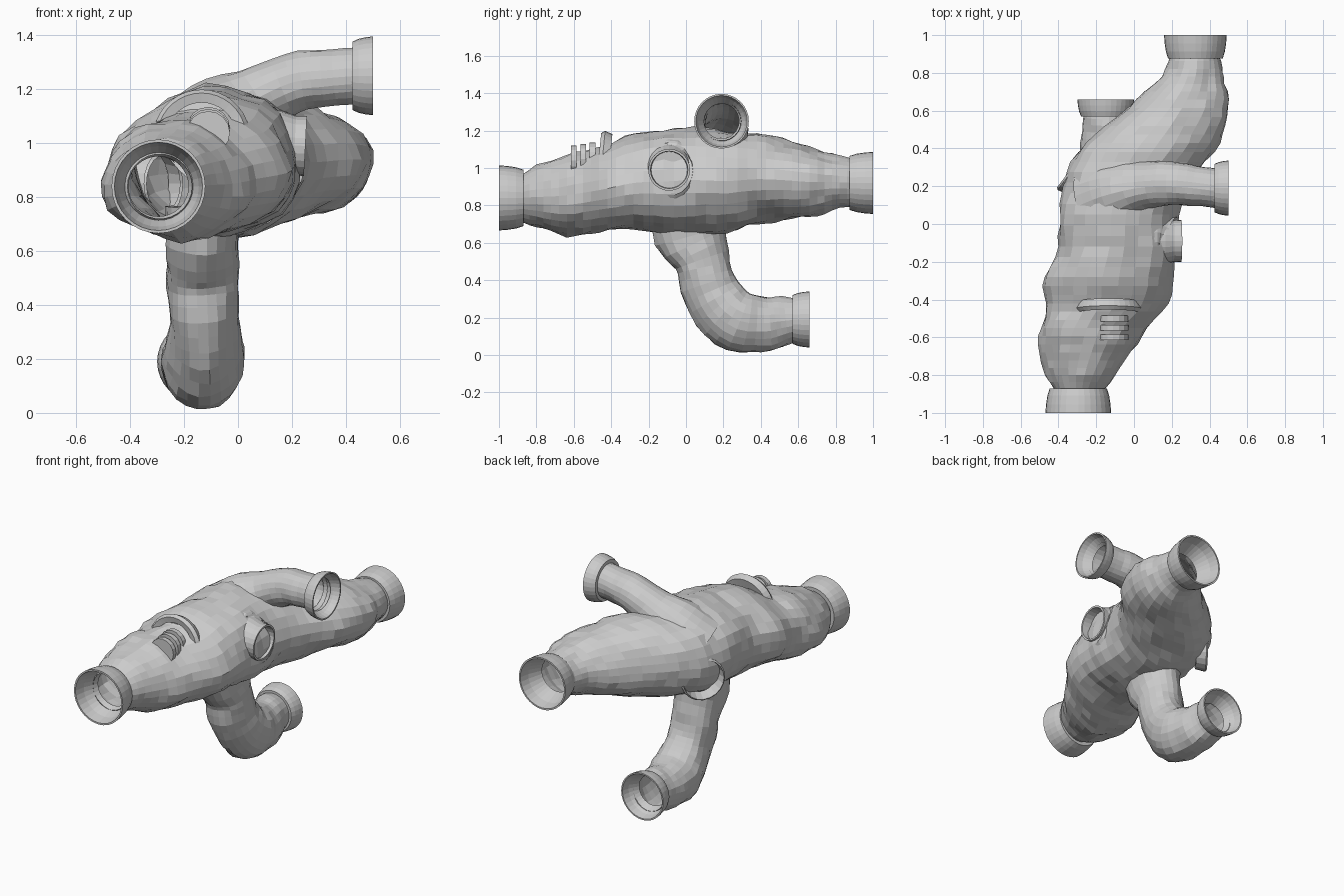
import bpy, math, random
from mathutils import Vector, noise

if "Cube" in bpy.data.objects:
    bpy.data.objects.remove(bpy.data.objects["Cube"])

# Fixed seeds so the lumps are repeatable
random.seed(7)
noise.seed_set(7)
SHIFT = Vector((random.random(), random.random(), random.random()))

def mesh_object(name, verts, faces):
    me = bpy.data.meshes.new(name)
    me.from_pydata(verts, [], faces)
    me.update()
    ob = bpy.data.objects.new(name, me)
    bpy.context.collection.objects.link(ob)
    return ob

def catmull(p, t):
    # Smooth interpolation along a list of equal-length tuples
    i = min(int(t), len(p) - 2)
    f = t - i
    q = [p[max(0, min(len(p) - 1, i + k))] for k in (-1, 0, 1, 2)]
    return [0.5 * (2 * b + (c - a) * f + (2 * a - 5 * b + 4 * c - d) * f * f
            + (3 * b - a - 3 * c + d) * f ** 3) for a, b, c, d in zip(*q)]

def loft(name, sections, normal=None, side=None, sub=3, n=26, rough=0.02):
    # Sections are x, y, z, half width along "side", half height
    steps = (len(sections) - 1) * sub
    rings = [catmull(sections, i / sub) for i in range(steps + 1)]
    verts, faces = [], []
    for i, r in enumerate(rings):
        c = Vector(r[:3])
        t = normal or (Vector(rings[min(i + 1, steps)][:3]) - Vector(rings[max(i - 1, 0)][:3])).normalized()
        u = (side - t * side.dot(t)).normalized()
        v = u.cross(t).normalized()
        fade = min(1, i / 3, (steps - i) / 3)
        for k in range(n):
            a = 2 * math.pi * k / n
            d = u * math.cos(a) * r[3] + v * math.sin(a) * r[4]
            p = c + d
            lump = noise.noise(p * 5 + SHIFT) * 1.2 + noise.noise(p * 14 + SHIFT) * 0.7
            verts.append(p + d.normalized() * lump * rough * fade)
    for i in range(steps):
        for k in range(n):
            faces.append((i * n + k, i * n + (k + 1) % n, (i + 1) * n + (k + 1) % n, (i + 1) * n + k))
    return mesh_object(name, verts, faces)

def lathe(name, centre, axis, profile, n=32, start=0, sweep=360):
    # Spins (radius, distance along axis) pairs, optionally through a partial arc
    q = Vector(axis).to_track_quat('Z', 'Y')
    full = sweep == 360
    m = n if full else n + 1
    verts, faces = [], []
    for r, h in profile:
        for k in range(m):
            a = math.radians(start + sweep * k / n)
            verts.append(Vector(centre) + q @ Vector((r * math.cos(a), r * math.sin(a), h)))
    for j in range(len(profile) - 1):
        for k in range(n):
            k2 = (k + 1) % m
            faces.append((j * m + k, j * m + k2, (j + 1) * m + k2, (j + 1) * m + k))
    return mesh_object(name, verts, faces)

X, Y = Vector((1, 0, 0)), Vector((0, 1, 0))

# Main trunk, given as y, x min, x max, z min, z max
outline = [(-0.89, -.41, -.17, .72, .96), (-0.80, -.47, -.10, .68, 1.01), (-0.68, -.50, -.01, .65, 1.05),
           (-0.55, -.50, .07, .645, 1.09), (-0.42, -.46, .18, .66, 1.12), (-0.28, -.465, .22, .67, 1.17),
           (-0.12, -.41, .23, .655, 1.20), (0.05, -.40, .24, .65, 1.22), (0.22, -.37, .29, .66, 1.20),
           (0.38, -.31, .41, .70, 1.18), (0.52, -.16, .47, .72, 1.15), (0.66, .02, .485, .74, 1.11),
           (0.78, .14, .47, .78, 1.07), (0.89, .19, .45, .79, 1.05)]
loft("main_trunk", [((a + b) / 2, y, (c + d) / 2, (b - a) / 2, (d - c) / 2) for y, a, b, c, d in outline],
     normal=Y, side=X)

# Upper branch that bends out to the right
loft("upper_branch", [(-.20, .12, .98, .20, .18), (-.08, .17, 1.07, .18, .17), (.06, .205, 1.16, .13, .13),
                      (.20, .215, 1.225, .115, .11), (.32, .205, 1.24, .108, .105), (.44, .19, 1.25, .105, .105)],
     side=Y, n=22, rough=0.01)

# Lower branch that drops and elbows to the back
loft("lower_branch", [(-.13, .02, .76, .14, .20), (-.135, .03, .64, .135, .20), (-.135, .09, .51, .135, .155),
                      (-.13, .12, .38, .13, .15), (-.125, .18, .26, .14, .165), (-.125, .28, .185, .15, .165),
                      (-.14, .40, .17, .14, .155), (-.15, .50, .18, .13, .135), (-.15, .59, .19, .115, .115)],
     side=X, n=22, rough=0.015)

# Flared socket on each open end: centre of mouth, axis, mouth radius, depth
sockets = [("front", (-.295, -1, .84), (0, -1, 0), .174, .13), ("back", (.325, 1, .92), (0, 1, 0), .166, .125),
           ("upper", (.5, .19, 1.25), (1, 0, 0), .146, .075), ("lower", (-.15, .66, .19), (0, 1, 0), .15, .09)]
for label, c, ax, r, d in sockets:
    lathe(label + "_socket", c, ax, [(r * .68, -d * 1.2), (r * .72, -d), (r * .87, -d), (r * .94, -d * .7),
                                     (r * .98, -d * .35), (r, 0), (r * .94, 0), (r * .86, -d * .5),
                                     (r * .7, -d), (r * .64, -d * 1.2)])

# Short round port on the right side
lathe("side_port", (.25, -.09, .99), (1, 0, -.05),
      [(.135, -.16), (.125, -.09), (.11, -.04), (.112, 0), (.10, 0), (.095, -.06), (0, -.06)], n=24)

# Rocky swelling around the side port
loft("port_swelling", [(.08, -.07, .97, .17, .19), (.15, -.07, .97, .14, .17), (.20, -.08, .98, .12, .13)],
     side=Y, n=18, rough=0.02)

# Crescent collar and stepped ribs on top of the front half
hood = lathe("top_collar", (-.135, -.45, 1.02), (0, -1, .1),
             [(.10, -.03), (.165, -.04), (.18, 0), (.165, .02), (.13, .01)], n=18, start=0, sweep=180)
top = max(v.co.z for v in hood.data.vertices)
if top < 1.1:
    for v in hood.data.vertices:
        v.co.z = 2.04 - v.co.z
for i in range(3):
    lathe("top_rib_%d" % (i + 1), (-.11, -.5 - .05 * i, 1.055 - .008 * i), (0, -1, 0),
          [(0, -.015), (.08, -.015), (.08, .015), (0, .015)], n=16)

# Broken ring on the left side above the lower branch
lathe("left_ring", (-.30, .27, .85), (-.8, .6, 0), [(.12, -.03), (.135, .03), (.125, .04), (.105, -.03)], n=20)
